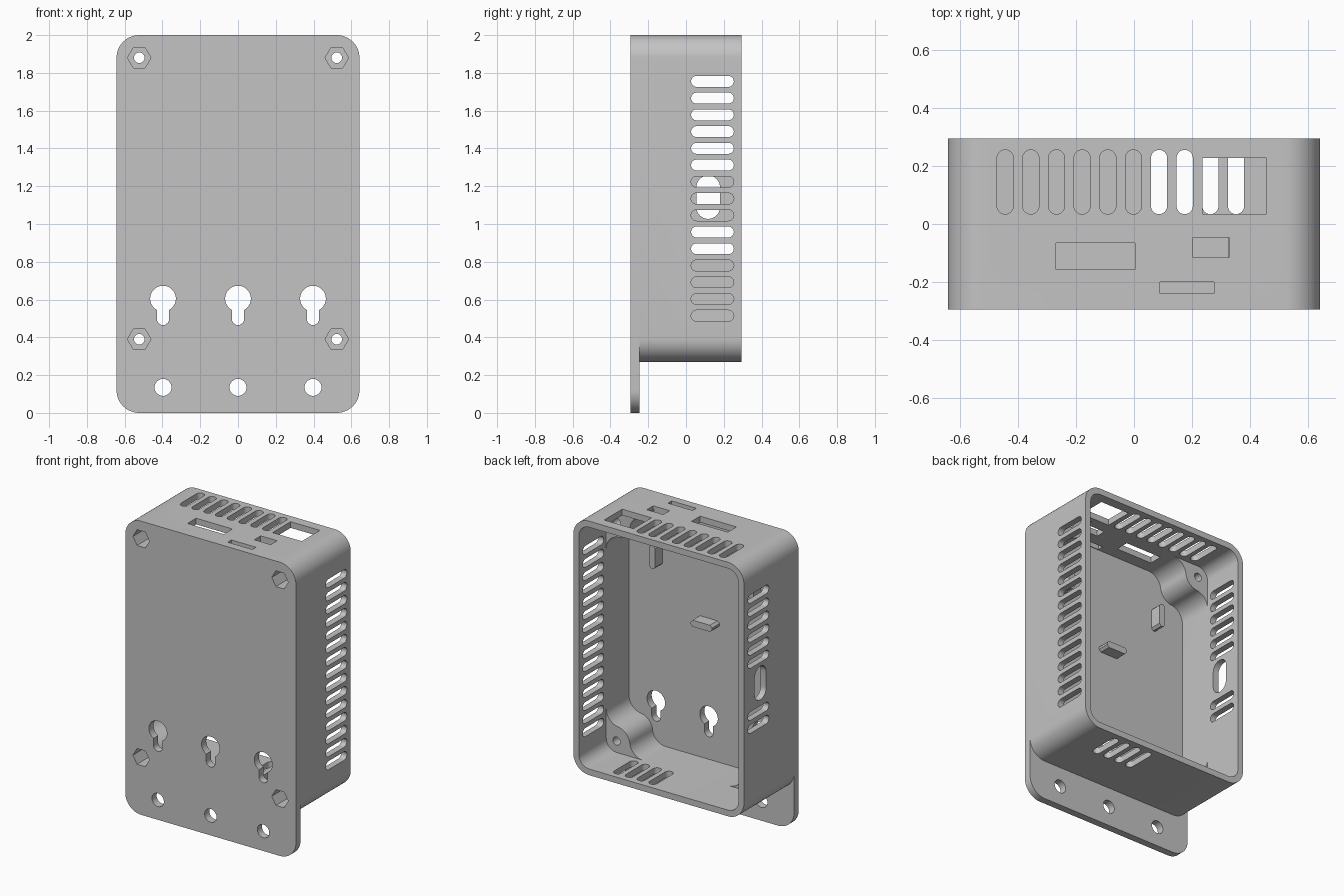
import bpy, bmesh, math

cube = bpy.data.objects.get("Cube")
if cube:
    bpy.data.objects.remove(cube, do_unlink=True)

# Main dimensions
HALF_W, TOP, TRAY_BOTTOM = 0.643, 2.0, 0.27
FRONT, FLOOR, BACK = -0.295, -0.245, 0.295
CORNER, WALL = 0.12, 0.042
BOSS_TOP = 0.0
BOSS_X = HALF_W - CORNER
BOSS_Z = (TRAY_BOTTOM + CORNER, TOP - CORNER)

grey = bpy.data.materials.new("light grey plastic")
grey.use_nodes = True
colour = (0.55, 0.55, 0.55, 1)
grey.diffuse_color = colour
grey.node_tree.nodes["Principled BSDF"].inputs["Base Color"].default_value = colour


def arc(cx, cy, r, a0, a1, n):
    """Points on an arc, angles in degrees."""
    angles = [math.radians(a0 + (a1 - a0) * i / n) for i in range(n + 1)]
    return [(cx + r * math.cos(a), cy + r * math.sin(a)) for a in angles]


def rounded(x0, x1, y0, y1, r=0.0, n=8):
    """Rectangle outline with rounded corners; a full radius gives a slot."""
    if r == 0:
        return [(x0, y0), (x1, y0), (x1, y1), (x0, y1)]
    return (arc(x1 - r, y1 - r, r, 0, 90, n) + arc(x0 + r, y1 - r, r, 90, 180, n)
            + arc(x0 + r, y0 + r, r, 180, 270, n) + arc(x1 - r, y0 + r, r, 270, 360, n))


def circle(cx, cy, r, n=32):
    return arc(cx, cy, r, 0, 360, n)


def place(axis, a, b, d):
    return {"X": (d, a, b), "Y": (a, d, b), "Z": (a, b, d)}[axis]


def solid(name, prisms):
    """One object from prisms given as (outline, axis, start, end)."""
    bm = bmesh.new()
    for outline, axis, d0, d1 in prisms:
        pts = []
        for p in outline:
            if not pts or math.dist(p, pts[-1]) > 1e-5:
                pts.append(p)
        if math.dist(pts[0], pts[-1]) < 1e-5:
            pts.pop()
        low = [bm.verts.new(place(axis, a, b, d0)) for a, b in pts]
        high = [bm.verts.new(place(axis, a, b, d1)) for a, b in pts]
        bm.faces.new(low)
        bm.faces.new(high[::-1])
        for i in range(len(pts)):
            j = (i + 1) % len(pts)
            bm.faces.new((low[j], low[i], high[i], high[j]))
    bmesh.ops.recalc_face_normals(bm, faces=bm.faces)
    mesh = bpy.data.meshes.new(name)
    bm.to_mesh(mesh)
    bm.free()
    mesh.materials.append(grey)
    obj = bpy.data.objects.new(name, mesh)
    bpy.context.collection.objects.link(obj)
    return obj


def activate(obj):
    bpy.ops.object.select_all(action="DESELECT")
    obj.select_set(True)
    bpy.context.view_layer.objects.active = obj


def cut(obj, prisms):
    cutter = solid("cutter", prisms)
    cutter.hide_render = True
    mod = obj.modifiers.new("cut", "BOOLEAN")
    mod.operation, mod.solver, mod.object = "DIFFERENCE", "EXACT", cutter
    activate(obj)
    bpy.ops.object.modifier_apply(modifier=mod.name)
    bpy.data.objects.remove(cutter, do_unlink=True)


def finish(obj):
    activate(obj)
    bpy.ops.object.shade_smooth_by_angle(angle=math.radians(30))


# Mounting plate: keyholes, lower screw holes and hexagonal nut pockets
def keyhole(x):
    r, s, z = 0.068, 0.033, 0.605
    a = math.degrees(math.asin(s / r))
    return arc(x, z, r, a - 90, 270 - a, 32) + arc(x, 0.498, s, 180, 360, 12)


corners = [(sx * BOSS_X, z) for sx in (-1, 1) for z in BOSS_Z]
nuts = [(circle(x, z, 0.062, 6), "Y", -0.4, -0.16) for x, z in corners]
plate = solid("mounting_plate",
              [(rounded(-HALF_W, HALF_W, 0, TOP, CORNER, 12), "Y", FRONT, FLOOR)])
holes = list(nuts)
for x in (-0.397, 0, 0.397):
    holes.append((keyhole(x), "Y", -0.4, -0.2))
    holes.append((circle(x, 0.135, 0.045), "Y", -0.4, -0.2))
cut(plate, holes)
finish(plate)

# Tray wall, open at the back
tray = solid("tray_wall",
             [(rounded(-HALF_W, HALF_W, TRAY_BOTTOM, TOP, CORNER, 12), "Y", FLOOR, BACK)])
cut(tray, [(rounded(-HALF_W + WALL, HALF_W - WALL, TRAY_BOTTOM + WALL, TOP - WALL,
                    CORNER - WALL, 12), "Y", -0.4, 0.4)])

# Ventilation slots and ports in the four sides
PITCH = 0.0886
openings = []
for i in range(15):
    z = 1.755 - i * PITCH
    slot = rounded(0.027, 0.253, z - 0.029, z + 0.029, 0.029)
    openings.append((slot, "X", 0.55, 0.7))
    if i < 6 or i in (9, 10):
        openings.append((slot, "X", -0.7, -0.55))
openings.append((rounded(0.055, 0.18, 1.027, 1.257, 0.0625), "X", -0.7, -0.55))
for i in range(10):
    x = -0.445 + i * PITCH
    slot = rounded(x - 0.028, x + 0.028, 0.034, 0.256, 0.028)
    if i < 8:
        openings.append((slot, "Z", 1.9, 2.1))
    if i > 5:
        openings.append((slot, "Z", 0.2, 0.35))
for port in ((0.237, 0.457, 0.034, 0.228), (-0.27, 0.004, -0.158, -0.065),
             (0.204, 0.328, -0.116, -0.047), (0.09, 0.276, -0.24, -0.2)):
    openings.append((rounded(*port), "Z", 1.9, 2.1))
cut(tray, openings)
finish(tray)


# Corner screw bosses, blended into both walls with concave fillets
def boss_outline(x, z):
    r, fillet, wall = 0.1, 0.1, CORNER - WALL
    fx = wall - fillet
    fy = -math.sqrt((r + fillet) ** 2 - fx ** 2)
    to_boss = math.degrees(math.atan2(-fy, -fx))
    half = ([(r, 0), (r, fy)] + arc(fx, fy, fillet, 0, to_boss, 12)
            + arc(0, 0, r, to_boss - 180, -135, 8))
    pts = half + [(v, u) for u, v in reversed(half)] + arc(0, 0, r, 90, 0, 10)
    sx, sz = math.copysign(1, x), (1 if z > 1 else -1)
    return [(x + sx * u, z + sz * v) for u, v in pts]


for x, z in corners:
    name = ("upper" if z > 1 else "lower") + ("_left" if x > 0 else "_right")
    boss = solid(name + "_screw_boss", [(boss_outline(x, z), "Y", FLOOR, BOSS_TOP)])
    cut(boss, [(circle(x, z, 0.062, 6), "Y", -0.4, -0.16)])
    cut(boss, [(circle(x, z, 0.028, 24), "Y", -0.4, 0.1)])
    finish(boss)

# Locating ribs standing on the tray floor
for name, x, z, w, h in (("left_rib", 0.37, 1.62, 0.045, 0.16),
                         ("right_rib", -0.37, 1.62, 0.045, 0.16),
                         ("centre_rib", 0, 1.25, 0.16, 0.045)):
    outline = rounded(x - w / 2, x + w / 2, z - h / 2, z + h / 2, 0.015, 1)
    solid(name, [(outline, "Y", FLOOR - 0.01, -0.165)])
